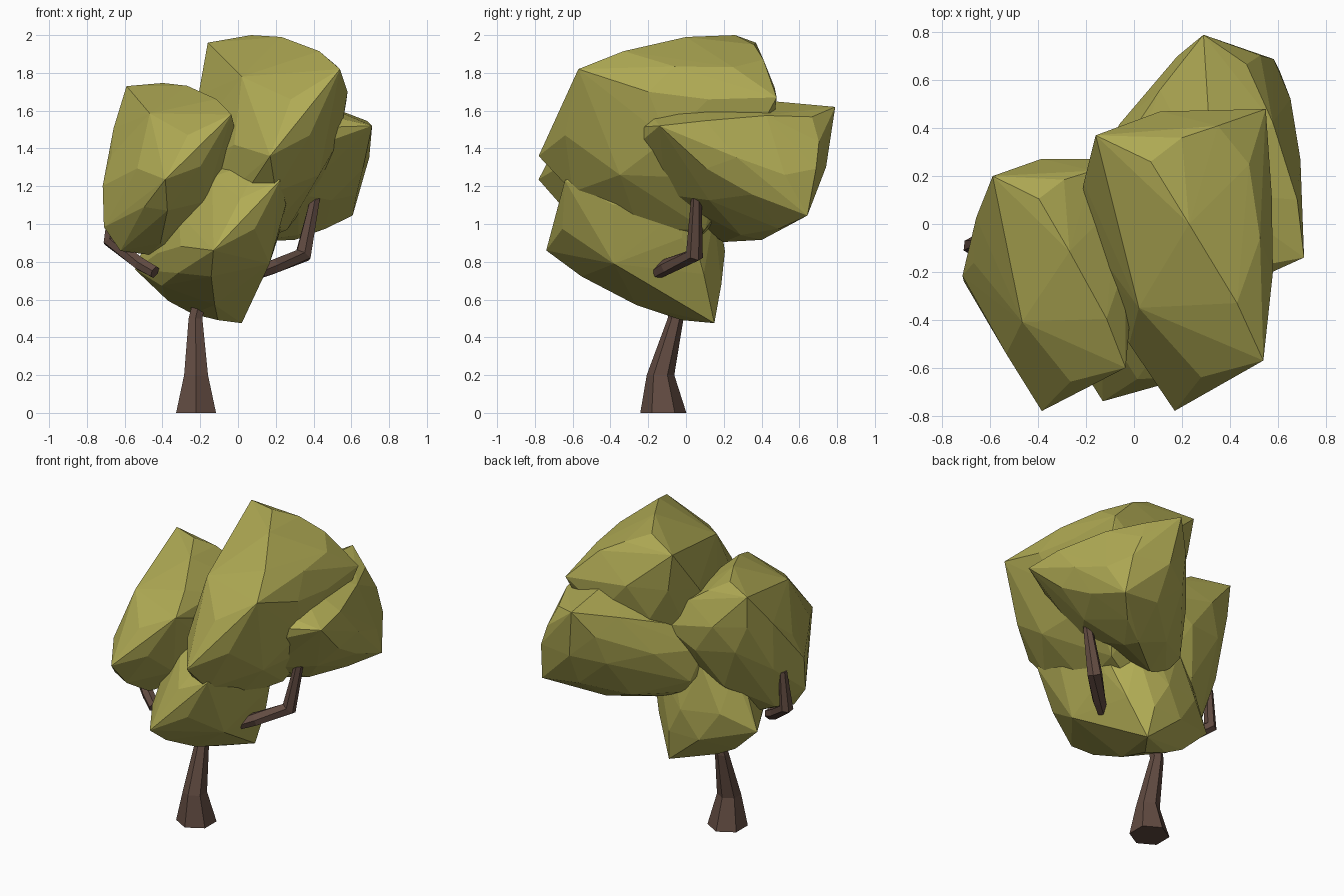
import bpy, bmesh, math
from mathutils import Vector, Matrix

if "Cube" in bpy.data.objects:
    bpy.data.objects.remove(bpy.data.objects["Cube"])


def material(name, rgb):
    m = bpy.data.materials.new(name)
    m.diffuse_color = (*rgb, 1)
    m.use_nodes = True
    m.node_tree.nodes["Principled BSDF"].inputs["Base Color"].default_value = m.diffuse_color
    return m


LEAF = material("leaf_green", (0.44, 0.41, 0.09))
BARK = material("bark_brown", (0.12, 0.07, 0.053))


def finish(bm, name, mat):
    bmesh.ops.recalc_face_normals(bm, faces=bm.faces)
    me = bpy.data.meshes.new(name)
    bm.to_mesh(me)
    bm.free()
    me.materials.append(mat)
    ob = bpy.data.objects.new(name, me)
    bpy.context.collection.objects.link(ob)
    return ob


# One faceted clump shape, reused for all four: three sharp corners first
CLUMP = [
    (-.16, .37, 1.96), (.54, -.57, 1.82), (.55, .48, 1.67), (.17, -.78, 1.36),
    # crown
    (.07, .26, 2.0), (.23, .0, 1.99), (.2, .36, 1.95), (.35, .41, 1.87), (.43, -.33, 1.915),
    # left and front
    (-.21, .17, 1.68), (-.2, -.05, 1.5), (.02, -.35, 1.78), (-.02, -.5, 1.42),
    (.28, -.64, 1.66), (.38, -.64, 1.47), (-.235, -.11, 1.3), (-.2, -.13, 1.04),
    # right and back
    (.58, -.2, 1.7), (.575, .12, 1.66), (.54, -.1, 1.45), (.46, .17, 1.24),
    (.43, .3, 1.25), (.48, .25, 1.83), (.526, -.06, 1.834),
    (.43, -.35, 1.26), (.51, .36, 1.45), (.11, .47, 1.72), (.3, .46, 1.5),
    (.0, .38, 1.5), (-.12, .36, 1.71), (-.15, .15, 1.3),
    # underside
    (.1, .05, .9), (.26, .1, .97), (.17, -.25, .97), (.2, -.6, 1.17),
    (.05, -.54, 1.18), (-.08, -.13, .9), (-.05, .05, .95), (.2, .3, 1.17),
]


def frame(a, b, c):
    """Scaled frame spanned by three landmark corners."""
    a, b, c = Vector(a), Vector(b), Vector(c)
    e1 = (b - a).normalized()
    n = (b - a).cross(c - a).normalized()
    rot = Matrix((e1, n.cross(e1), n)).transposed().to_4x4()
    return Matrix.Translation(a) @ rot @ Matrix.Scale((b - a).length, 4)


def clump(name, a, b, c):
    fit = frame(a, b, c) @ frame(*CLUMP[:3]).inverted()
    bm = bmesh.new()
    for p in CLUMP:
        bm.verts.new(fit @ Vector(p))
    bmesh.ops.convex_hull(bm, input=bm.verts[:])
    loose = [v for v in bm.verts if not v.link_faces]
    bmesh.ops.delete(bm, geom=loose, context='VERTS')
    return finish(bm, name, LEAF)


# Foliage, each placed by its three sharp corners
clump("foliage_top", *CLUMP[:3])
clump("foliage_left", (-.59, .2, 1.73), (-.035, -.6, 1.58), (-.024, .245, 1.43))
clump("foliage_back_right", (.29, .79, 1.62), (.71, -.14, 1.52), (.61, .64, 1.04))
clump("foliage_low", (.02, .15, .475), (-.13, -.74, .86), (-.55, .12, .73))


def limb(name, path, sides=6, flat=False):
    """Tapered tube through (x, y, z, radius) stations."""
    pts = [Vector(p[:3]) for p in path]
    bm = bmesh.new()
    rings = []
    for i, p in enumerate(pts):
        d = (pts[min(i + 1, len(pts) - 1)] - pts[max(i - 1, 0)]).normalized()
        if flat:
            d = Vector((0, 0, 1))
        u = Vector((0, 1, 0))
        u = (u - d * u.dot(d)).normalized()
        w = d.cross(u)
        r = path[i][3]
        rings.append([bm.verts.new(p + r * (u * math.cos(t) + w * math.sin(t)))
                      for t in (2 * math.pi * k / sides for k in range(sides))])
    for lo, hi in zip(rings, rings[1:]):
        for k in range(sides):
            j = (k + 1) % sides
            bm.faces.new((lo[k], lo[j], hi[j], hi[k]))
    bm.faces.new(rings[0])
    bm.faces.new(rings[-1])
    return finish(bm, name, BARK)


# Trunk and the two bent branches
limb("trunk", [(-.222, -.12, 0, .122), (-.222, -.135, .2, .073),
               (-.225, -.055, .5, .042), (-.17, -.03, .75, .035)], flat=True)
limb("branch_right", [(.12, -.15, .745, .035), (.19, -.1, .775, .042),
                      (.345, .045, .835, .047), (.41, .055, 1.14, .028)])
limb("branch_left", [(-.44, -.25, .745, .035), (-.52, -.2, .79, .038),
                     (-.675, -.09, .91, .042), (-.655, -.08, 1.15, .026)])
